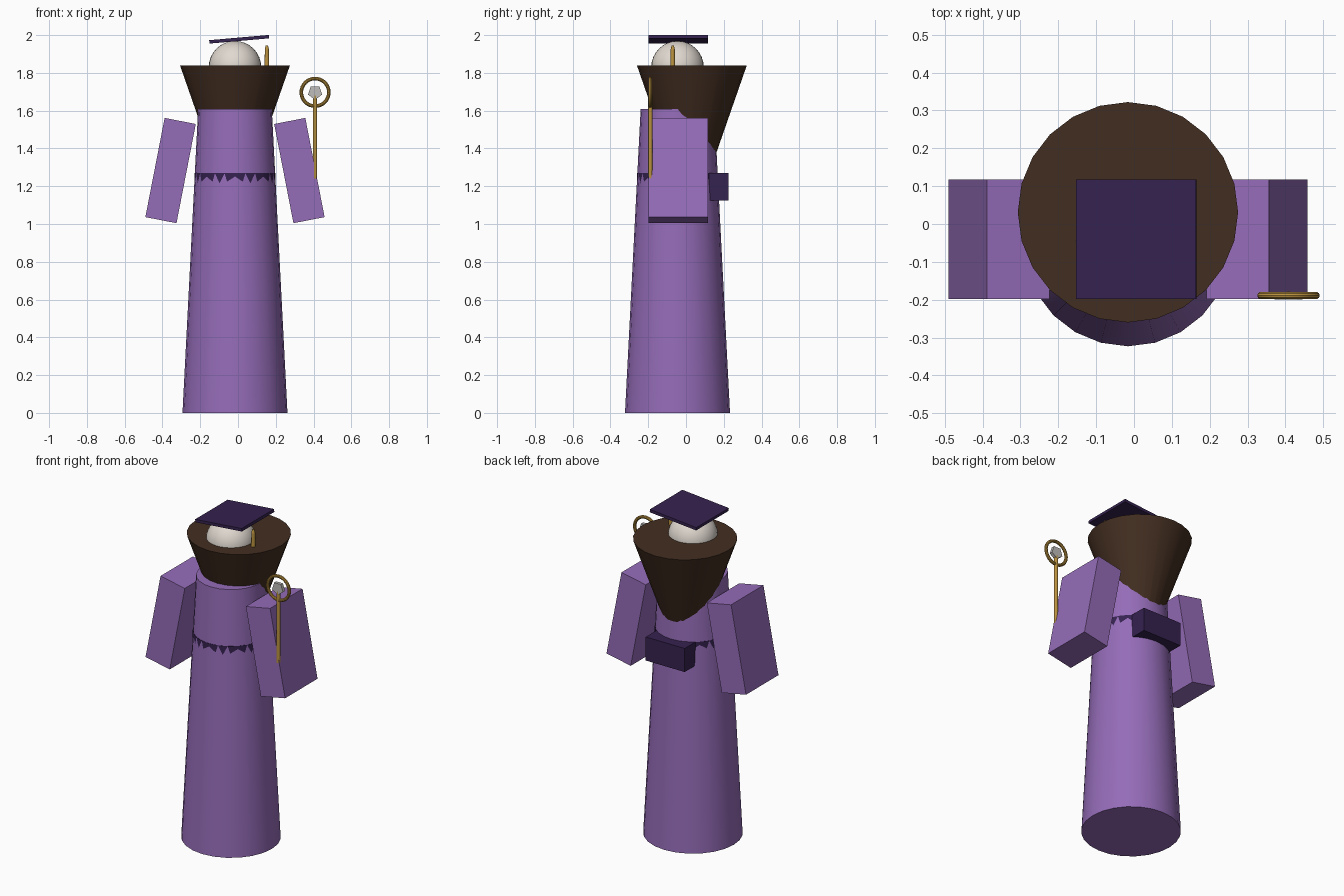
import bpy
from math import radians, pi

cube = bpy.data.objects.get("Cube")
if cube:
    bpy.data.objects.remove(cube, do_unlink=True)


def make_material(name, rgb):
    mat = bpy.data.materials.new(name)
    mat.use_nodes = True
    mat.diffuse_color = (*rgb, 1)
    mat.node_tree.nodes["Principled BSDF"].inputs["Base Color"].default_value = (*rgb, 1)
    return mat


purple = make_material("robe purple", (0.30, 0.15, 0.48))
dark = make_material("dark purple", (0.036, 0.016, 0.08))
brown = make_material("hair brown", (0.055, 0.027, 0.015))
ivory = make_material("pale skin", (0.75, 0.69, 0.63))
gold = make_material("gold", (0.50, 0.29, 0.05))
silver = make_material("silver grey", (0.52, 0.51, 0.50))

CX, CY = -0.016, -0.045  # body axis


def finish(name, mat, smooth=True):
    ob = bpy.context.object
    ob.name = ob.data.name = name
    ob.data.materials.append(mat)
    if smooth:
        bpy.ops.object.shade_smooth_by_angle(angle=radians(35))
    return ob


def cone(name, mat, x, y, z0, z1, r0, r1, sides=24):
    bpy.ops.mesh.primitive_cone_add(vertices=sides, radius1=r0, radius2=r1,
                                    depth=z1 - z0, location=(x, y, (z0 + z1) / 2))
    return finish(name, mat)


def box(name, mat, location, size, tilt=0):
    bpy.ops.mesh.primitive_cube_add(size=1, location=location,
                                    rotation=(0, radians(tilt), 0))
    bpy.context.object.scale = size
    return finish(name, mat, smooth=False)


# Robe, belt and back pouch
cone("robe", purple, CX, CY, 0, 1.61, 0.278, 0.195)
cone("belt", dark, CX, CY, 1.17, 1.27, 0.2135, 0.2135, sides=32)
box("back_pouch", dark, (CX, 0.165, 1.198), (0.265, 0.12, 0.145))

# Sleeves, leaning outward at the bottom
for side, sign in (("left", 1), ("right", -1)):
    box(side + "_sleeve", purple, (CX + sign * 0.341, -0.04, 1.283),
        (0.168, 0.315, 0.535), tilt=-11 * sign)

# Head and flared hair
bpy.ops.mesh.primitive_uv_sphere_add(segments=32, ring_count=16, radius=0.139,
                                     location=(CX, CY, 1.83))
finish("head", ivory)
cone("hair", brown, CX, 0.031, 1.01, 1.84, 0.002, 0.291)

# Flat tilted cap with a tassel
box("cap_board", dark, (0.006, -0.04, 1.978), (0.317, 0.315, 0.018), tilt=-5)
cone("tassel", gold, 0.153, -0.07, 1.78, 1.925, 0.013, 0.011, sides=12)
cone("tassel_tip", gold, 0.153, -0.07, 1.925, 1.945, 0.011, 0.006, sides=12)

# Staff with a ring and a five-sided gem
SX, SY, SZ = 0.408, -0.189, 1.697
cone("staff", gold, SX, SY, 1.24, 1.68, 0.011, 0.011, sides=12)
bpy.ops.mesh.primitive_torus_add(location=(SX, SY, SZ), rotation=(pi / 2, 0, 0),
                                 major_radius=0.073, minor_radius=0.0095,
                                 major_segments=32, minor_segments=10)
finish("staff_ring", gold)
bpy.ops.mesh.primitive_cylinder_add(vertices=5, radius=0.039, depth=0.02,
                                    location=(SX, SY, SZ), rotation=(-pi / 2, 0, 0))
finish("staff_gem", silver, smooth=False)
